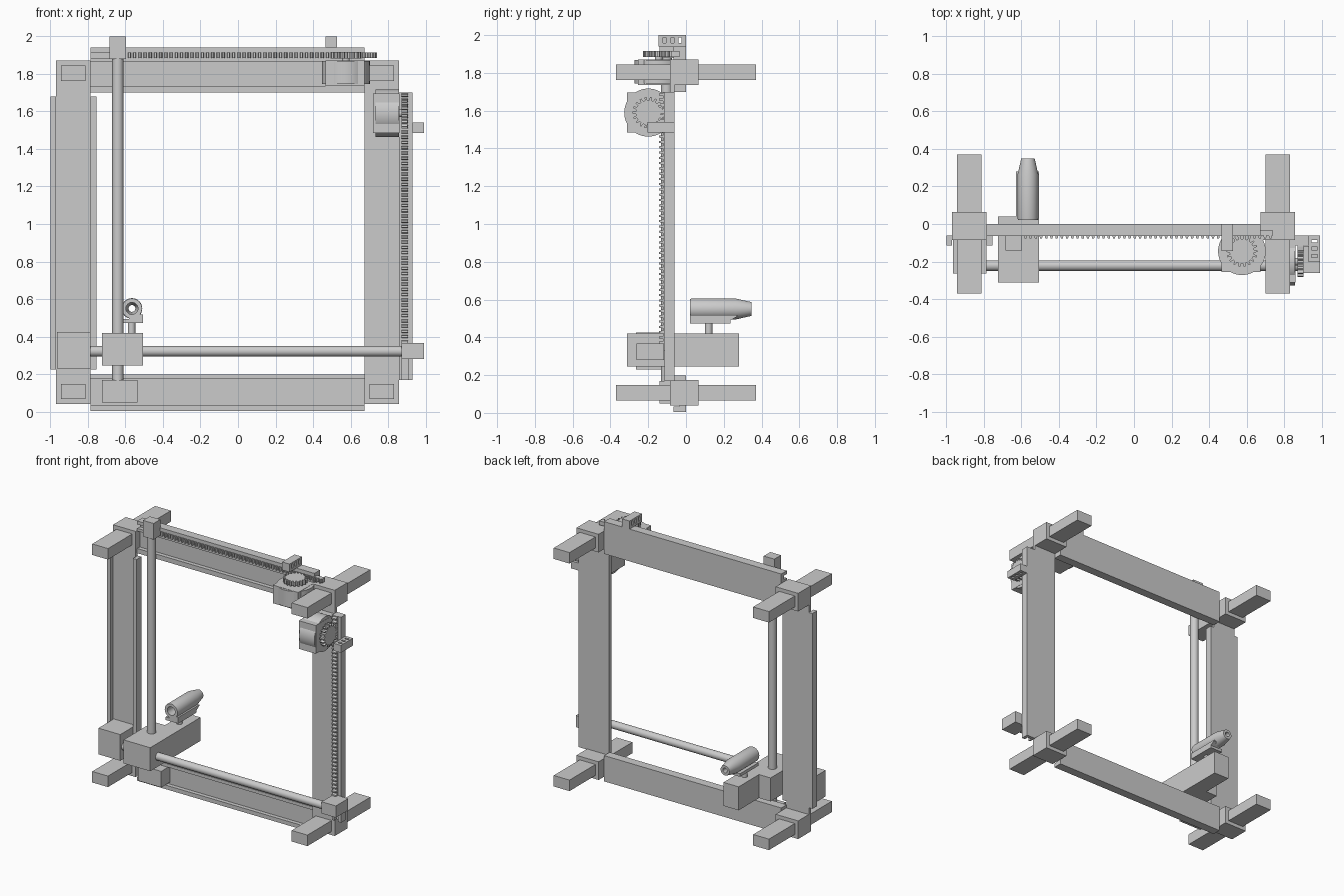
import bpy, bmesh
from math import cos, sin, pi
from mathutils import Matrix, Vector

if "Cube" in bpy.data.objects:
    bpy.data.objects.remove(bpy.data.objects["Cube"])


def finish(name, bm, smooth=False):
    bmesh.ops.recalc_face_normals(bm, faces=bm.faces)
    me = bpy.data.meshes.new(name)
    bm.to_mesh(me)
    bm.free()
    ob = bpy.data.objects.new(name, me)
    bpy.context.collection.objects.link(ob)
    if smooth:
        bpy.context.view_layer.objects.active = ob
        ob.select_set(True)
        bpy.ops.object.shade_smooth_by_angle()
        ob.select_set(False)
    return ob


def boxes(name, *dims):
    """Each entry is x0, x1, y0, y1, z0, z1."""
    bm = bmesh.new()
    for x0, x1, y0, y1, z0, z1 in dims:
        m = Matrix.Translation(((x0 + x1) / 2, (y0 + y1) / 2, (z0 + z1) / 2))
        m = m @ Matrix.Diagonal((x1 - x0, y1 - y0, z1 - z0, 1))
        bmesh.ops.create_cube(bm, size=1, matrix=m)
    return finish(name, bm)


def rod(name, a, b, r, seg=32):
    a, b = Vector(a), Vector(b)
    bm = bmesh.new()
    m = Matrix.Translation((a + b) / 2) @ (b - a).to_track_quat('Z', 'Y').to_matrix().to_4x4()
    bmesh.ops.create_cone(bm, cap_ends=True, segments=seg, radius1=r, radius2=r,
                          depth=(b - a).length, matrix=m)
    return finish(name, bm, True)


def prism(name, pts, offset):
    bm = bmesh.new()
    f = bm.faces.new([bm.verts.new(p) for p in pts])
    ext = bmesh.ops.extrude_face_region(bm, geom=[f])
    bmesh.ops.translate(bm, vec=offset,
                        verts=[v for v in ext['geom'] if isinstance(v, bmesh.types.BMVert)])
    return finish(name, bm)


def gear_profile(n=18, r0=0.066, r1=0.083):
    out = []
    for i in range(n):
        for t, r in ((-.28, r0), (-.17, r1), (.17, r1), (.28, r0)):
            a = 2 * pi * (i + t) / n
            out.append((r * cos(a), r * sin(a)))
    return out


def rack_profile(start, end, base, root, tip, pitch=0.0275):
    """Points (along, out) with teeth on the tip side."""
    n = int((end - start) / pitch)
    p = (end - start) / n
    out = [(start, base), (start, root)]
    for i in range(n):
        s = start + i * p
        out += [(s + p * t, v) for t, v in ((.2, root), (.32, tip), (.68, tip), (.8, root))]
    return out + [(end, root), (end, base)]


# Corner blocks and the feet passing through them
for side, x0, x1 in (("left", -.97, -.785), ("right", .675, .857)):
    xc = (x0 + x1) / 2
    for level, z0, z1 in (("lower", .04, .175), ("upper", 1.735, 1.87)):
        zc = (z0 + z1) / 2
        boxes(f"{side}_{level}_corner", (x0, x1, -.085, .065, z0, z1))
        boxes(f"{side}_{level}_foot", (xc - .065, xc + .065, -.37, .37, zc - .041, zc + .041))

# Upright posts: channel on the left, plain web on the right
boxes("left_post", (-.97, -.785, -.085, -.06, .175, 1.735),
      (-1, -.97, -.115, -.06, .225, 1.68), (-.785, -.755, -.115, -.06, .225, 1.68))
boxes("right_post", (.675, .857, -.085, -.06, .175, 1.735))
boxes("right_rail", (.857, .93, -.085, -.06, .17, 1.70),
      (.857, .87, -.115, -.085, .17, 1.70), (.905, .93, -.115, -.085, .17, 1.70))

# Cross beams
L, R = -.785, .675
boxes("bottom_beam", (L, R, -.035, 0, .035, .173),
      (L, R, -.065, 0, .005, .035), (L, R, -.065, 0, .173, .197))
boxes("top_beam", (L, R, -.035, 0, 1.735, 1.87), (L, R, -.065, 0, 1.70, 1.735),
      (L, R, -.035, 0, 1.87, 1.94), (L, R, -.065, -.035, 1.865, 1.885),
      (L, R, -.065, -.035, 1.915, 1.94))

# Toothed racks
prism("top_rack", [(s, v, 1.885) for s, v in rack_profile(-.62, .74, -.035, -.062, -.078)],
      (0, 0, .03))
prism("side_rack", [(.87, v, s) for s, v in rack_profile(.33, 1.70, -.085, -.12, -.142)],
      (.035, 0, 0))

# Horizontal motor with its gear and cable bracket
boxes("top_motor_housing", (.465, .675, -.255, -.035, 1.735, 1.87))
rod("top_motor", (.575, -.145, 1.745), (.575, -.145, 1.868), .127, 48)
prism("top_gear", [(.575 + a, -.145 + b, 1.883) for a, b in gear_profile()], (0, 0, .033))
rod("top_gear_shaft", (.575, -.145, 1.86), (.575, -.145, 1.9), .02)

# Vertical motor with its gear
boxes("side_motor_housing", (.72, .86, -.313, -.085, 1.485, 1.695))
rod("side_motor", (.733, -.2, 1.59), (.858, -.2, 1.59), .127, 48)
prism("side_gear", [(.87, -.2 + a, 1.59 + b) for a, b in gear_profile()], (.033, 0, 0))
rod("side_gear_shaft", (.85, -.2, 1.59), (.89, -.2, 1.59), .02)


# Slotted brackets beside each gear: two plates joined by four ribs
def ribs(y0, y1):
    step = (y1 - y0 - .024) / 3
    return [(y0 + i * step, y0 + i * step + .024) for i in range(4)]


boxes("top_bracket", (.465, .527, -.145, 0, 1.94, 1.957), (.465, .527, -.145, 0, 1.988, 2),
      *[(.465, .527, a, b, 1.957, 1.988) for a, b in ribs(-.145, 0)])
boxes("side_bracket", (.93, .947, -.203, -.06, 1.485, 1.54), (.978, .99, -.203, -.06, 1.485, 1.54),
      *[(.947, .978, a, b, 1.485, 1.54) for a, b in ribs(-.203, -.06)])

# Guide rods and the sliders at their ends
rod("horizontal_rod", (-.8, -.222, .322), (.89, -.222, .322), .028)
rod("vertical_rod", (-.64, -.103, .15), (-.64, -.103, 1.9), .03)
boxes("left_slider", (-.965, -.785, -.265, -.085, .23, .425))
boxes("right_slider", (.872, .99, -.262, -.117, .28, .367))
boxes("bottom_slider", (-.725, -.535, -.14, -.035, .05, .17))
boxes("top_slider", (-.685, -.597, -.14, -.062, 1.88, 2))

# Carriage with rear arm
prism("carriage", [(x, y, .245) for x, y in ((-.725, -.312), (-.505, -.312), (-.505, .28),
                                           (-.63, .28), (-.63, .04), (-.725, .04))],
      (0, 0, .175))

# Tool on the arm: stem, cradle and hollow nozzle
rod("tool_stem", (-.567, .12, .41), (-.567, .12, .48), .02)
boxes("tool_base", (-.61, -.507, .02, .235, .472, .495))
prism("tool_cradle", [(-.58, y, z) for y, z in ((.02, .49), (.235, .49), (.27, .51),
                                               (.27, .518), (.02, .518))], (.073, 0, 0))
bm = bmesh.new()
prof = [(.053, .02), (.055, .03), (.055, .265), (.036, .348), (.018, .348), (.018, .29),
        (.032, .24), (.032, .02)]
rings = [[bm.verts.new((-.565 + r * cos(2 * pi * i / 32), y, .55 + r * sin(2 * pi * i / 32)))
          for i in range(32)] for r, y in prof]
for k, ring in enumerate(rings):
    nxt = rings[(k + 1) % len(rings)]
    for i in range(32):
        j = (i + 1) % 32
        bm.faces.new((ring[i], ring[j], nxt[j], nxt[i]))
finish("tool_nozzle", bm, True)
